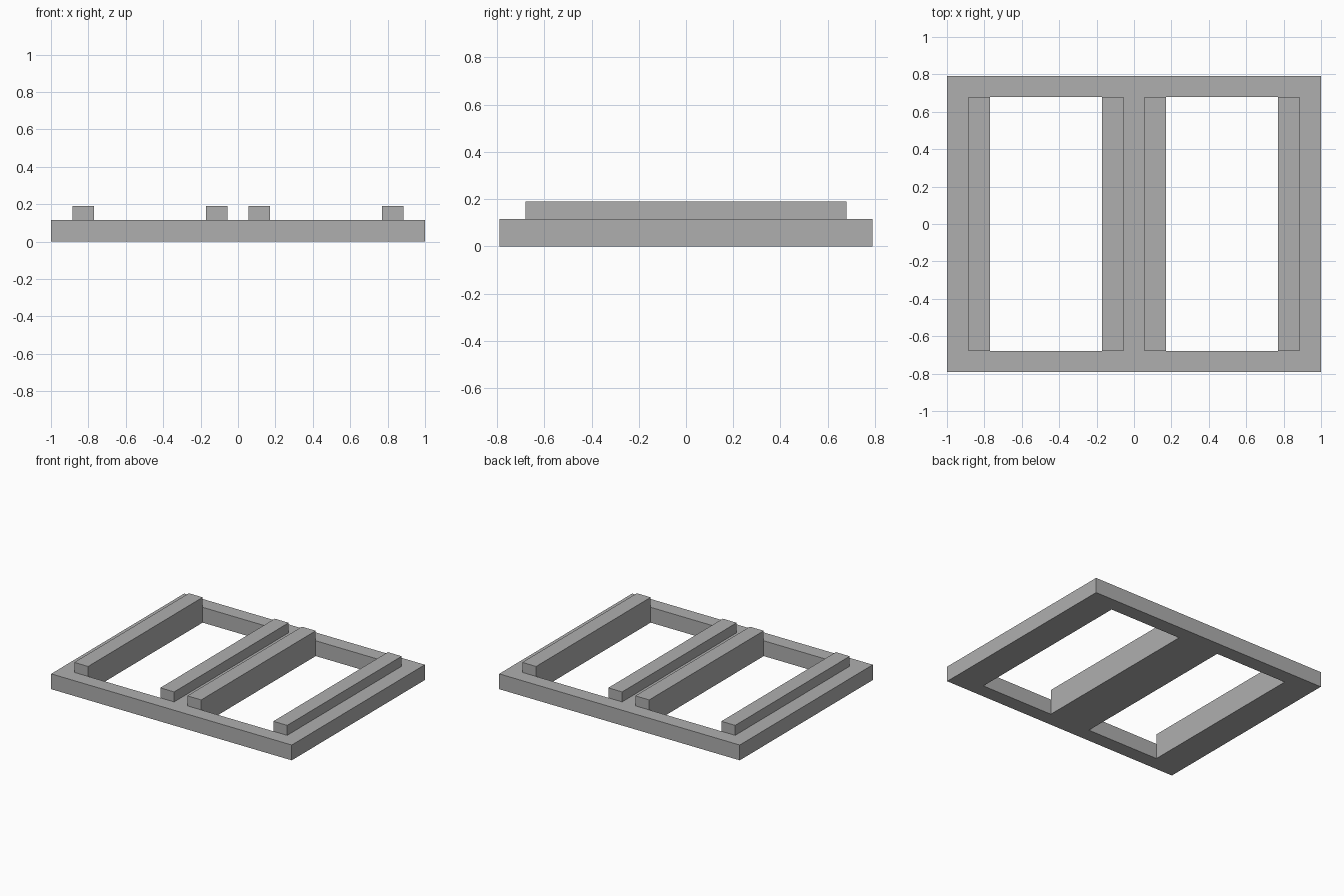
import bpy
import bmesh

cube = bpy.data.objects.get("Cube")
if cube:
    bpy.data.objects.remove(cube, do_unlink=True)

HALF_X, HALF_Y = 1.0, 0.79
OPEN_IN, OPEN_OUT, OPEN_Y = 0.17, 0.77, 0.68
FRAME_TOP, RAIL_TOP, RAIL_WIDTH = 0.115, 0.19, 0.115

grey = bpy.data.materials.new("plain grey")
grey.use_nodes = True
colour = (0.43, 0.43, 0.43, 1)
grey.diffuse_color = colour
grey.node_tree.nodes["Principled BSDF"].inputs["Base Color"].default_value = colour


def finish(name, bm):
    bmesh.ops.recalc_face_normals(bm, faces=bm.faces)
    mesh = bpy.data.meshes.new(name)
    bm.to_mesh(mesh)
    bm.free()
    mesh.materials.append(grey)
    obj = bpy.data.objects.new(name, mesh)
    bpy.context.collection.objects.link(obj)
    return obj


def slab(name, xs, ys, z0, z1, is_open=lambda i, j: False):
    """Extrude a grid of cells upwards, leaving out the open cells."""
    bm = bmesh.new()
    grid = [[bm.verts.new((x, y, z0)) for y in ys] for x in xs]
    for i in range(len(xs) - 1):
        for j in range(len(ys) - 1):
            if not is_open(i, j):
                bm.faces.new((grid[i][j], grid[i + 1][j],
                              grid[i + 1][j + 1], grid[i][j + 1]))
    base = bm.faces[:]
    top = bmesh.ops.extrude_face_region(bm, geom=base, use_keep_orig=True)["geom"]
    verts = [g for g in top if isinstance(g, bmesh.types.BMVert)]
    bmesh.ops.translate(bm, verts=verts, vec=(0, 0, z1 - z0))
    # merge the coplanar cells into clean flat faces
    bmesh.ops.recalc_face_normals(bm, faces=bm.faces)
    bmesh.ops.dissolve_limit(bm, angle_limit=0.01, verts=bm.verts, edges=bm.edges)
    return finish(name, bm)


# Base frame with two rectangular openings
slab("base_frame",
     (-HALF_X, -OPEN_OUT, -OPEN_IN, OPEN_IN, OPEN_OUT, HALF_X),
     (-HALF_Y, -OPEN_Y, OPEN_Y, HALF_Y),
     0, FRAME_TOP, lambda i, j: j == 1 and i in (1, 3))

# Raised rails along the long sides of each opening
for side, sign in (("left", 1), ("right", -1)):
    for place, a, b in (("inner", OPEN_IN - RAIL_WIDTH, OPEN_IN),
                        ("outer", OPEN_OUT, OPEN_OUT + RAIL_WIDTH)):
        slab(f"{side}_{place}_rail", sorted((sign * a, sign * b)),
             (-OPEN_Y, OPEN_Y), FRAME_TOP, RAIL_TOP)
